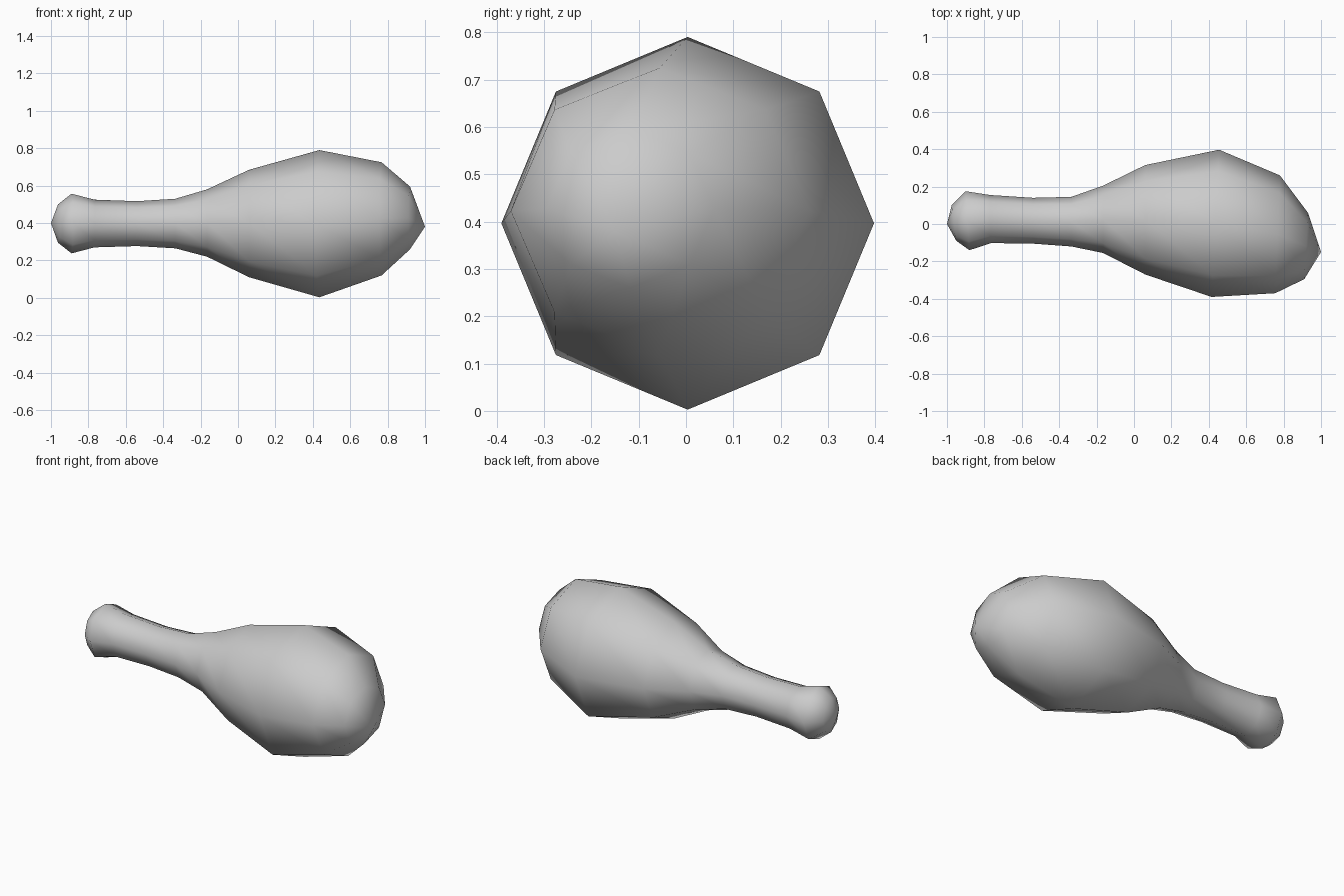
import bpy, bmesh
from math import cos, sin, pi
from mathutils import Vector

if "Cube" in bpy.data.objects:
    bpy.data.objects.remove(bpy.data.objects["Cube"])

SIDES = 8
# Rings along the drumstick: back edge (x, y), front edge (x, y), bottom z, top z
RINGS = [
    (-0.975, 0.10, -0.95, -0.09, 0.295, 0.50),
    (-0.90, 0.175, -0.88, -0.14, 0.238, 0.557),
    (-0.77, 0.155, -0.765, -0.102, 0.27, 0.525),
    (-0.54, 0.14, -0.54, -0.105, 0.277, 0.517),
    (-0.335, 0.145, -0.335, -0.12, 0.265, 0.53),
    (-0.165, 0.205, -0.165, -0.155, 0.22, 0.58),
    (0.06, 0.315, 0.06, -0.27, 0.11, 0.685),
    (0.455, 0.397, 0.415, -0.39, 0.003, 0.79),
    (0.78, 0.26, 0.755, -0.37, 0.12, 0.725),
    (0.93, 0.06, 0.91, -0.295, 0.26, 0.595),
]
KNOB_END = (-1.0, 0.0, 0.40)
MEAT_END = (1.0, -0.15, 0.38)

bm = bmesh.new()

# Octagonal cross-sections
loops = []
for xb, yb, xf, yf, zb, zt in RINGS:
    c = Vector(((xb + xf) / 2, (yb + yf) / 2, (zb + zt) / 2))
    half = Vector(((xb - xf) / 2, (yb - yf) / 2, 0))
    up = Vector((0, 0, (zt - zb) / 2))
    loops.append([bm.verts.new(c + half * cos(2 * pi * i / SIDES) + up * sin(2 * pi * i / SIDES))
                  for i in range(SIDES)])

# Skin between the rings
for a, b in zip(loops, loops[1:]):
    for i in range(SIDES):
        j = (i + 1) % SIDES
        bm.faces.new((a[i], a[j], b[j], b[i]))

# Pointed fans closing both ends
for tip, loop in ((KNOB_END, loops[0]), (MEAT_END, loops[-1])):
    p = bm.verts.new(tip)
    for i in range(SIDES):
        bm.faces.new((p, loop[i], loop[(i + 1) % SIDES]))

bmesh.ops.recalc_face_normals(bm, faces=bm.faces)
for f in bm.faces:
    f.smooth = True

mesh = bpy.data.meshes.new("drumstick")
bm.to_mesh(mesh)
bm.free()
bpy.context.collection.objects.link(bpy.data.objects.new("drumstick", mesh))
